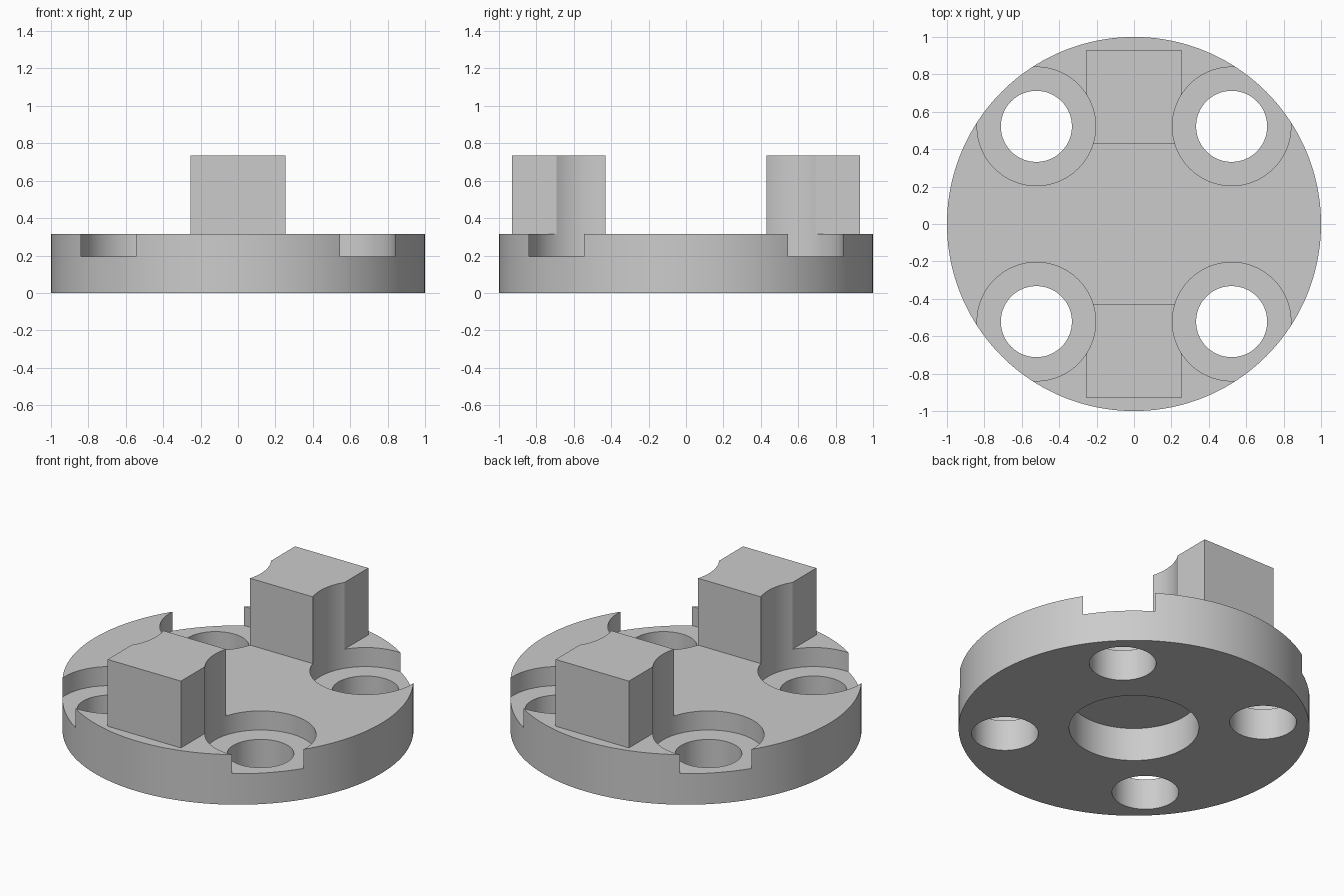
import bpy
import math

cube = bpy.data.objects.get("Cube")
if cube:
    bpy.data.objects.remove(cube, do_unlink=True)

# Machined grey metal
grey = bpy.data.materials.new("machined_grey")
grey.use_nodes = True
colour = (0.6, 0.6, 0.6, 1)
grey.diffuse_color = colour
grey.node_tree.nodes["Principled BSDF"].inputs["Base Color"].default_value = colour

THICK, TOP = 0.315, 0.735
HOLE_POS = 0.522
SEAT_Z = 0.195


def cylinder(name, radius, x, y, z0, z1, sides=96):
    bpy.ops.mesh.primitive_cylinder_add(
        vertices=sides, radius=radius, depth=z1 - z0, location=(x, y, (z0 + z1) / 2))
    obj = bpy.context.object
    obj.name = name
    return obj


def box(name, size, location):
    bpy.ops.mesh.primitive_cube_add(size=1, location=location)
    obj = bpy.context.object
    obj.name = name
    obj.scale = size
    bpy.ops.object.transform_apply(location=False, rotation=False, scale=True)
    return obj


def combine(target, other, operation):
    mod = target.modifiers.new(operation.lower(), "BOOLEAN")
    mod.operation = operation
    mod.solver = "EXACT"
    mod.object = other
    bpy.context.view_layer.objects.active = target
    bpy.ops.object.modifier_apply(modifier=mod.name)
    bpy.data.objects.remove(other, do_unlink=True)


# Round base with two upright jaws
body = cylinder("flange_with_jaws", 1, 0, 0, 0, THICK, 160)
for side in (-1, 1):
    z0 = 0.25
    jaw = box("jaw", (0.51, 0.5, TOP - z0), (0, side * 0.681, (TOP + z0) / 2))
    combine(body, jaw, "UNION")

# Blind centre recess in the underside
combine(body, cylinder("recess_cutter", 0.37, 0, 0, -0.1, 0.21), "DIFFERENCE")

# Four bolt holes, with counterbores that also clip the jaws and the rim
for sx in (-1, 1):
    for sy in (-1, 1):
        x, y = sx * HOLE_POS, sy * HOLE_POS
        combine(body, cylinder("counterbore_cutter", 0.317, x, y, SEAT_Z, 1), "DIFFERENCE")
        combine(body, cylinder("hole_cutter", 0.19, x, y, -0.1, 0.5), "DIFFERENCE")

body.data.materials.clear()
body.data.materials.append(grey)
for poly in body.data.polygons:
    poly.material_index = 0

# Smooth the round walls and keep the machined edges crisp
bpy.ops.object.select_all(action="DESELECT")
body.select_set(True)
bpy.context.view_layer.objects.active = body
bpy.ops.object.shade_smooth_by_angle(angle=math.radians(25))
